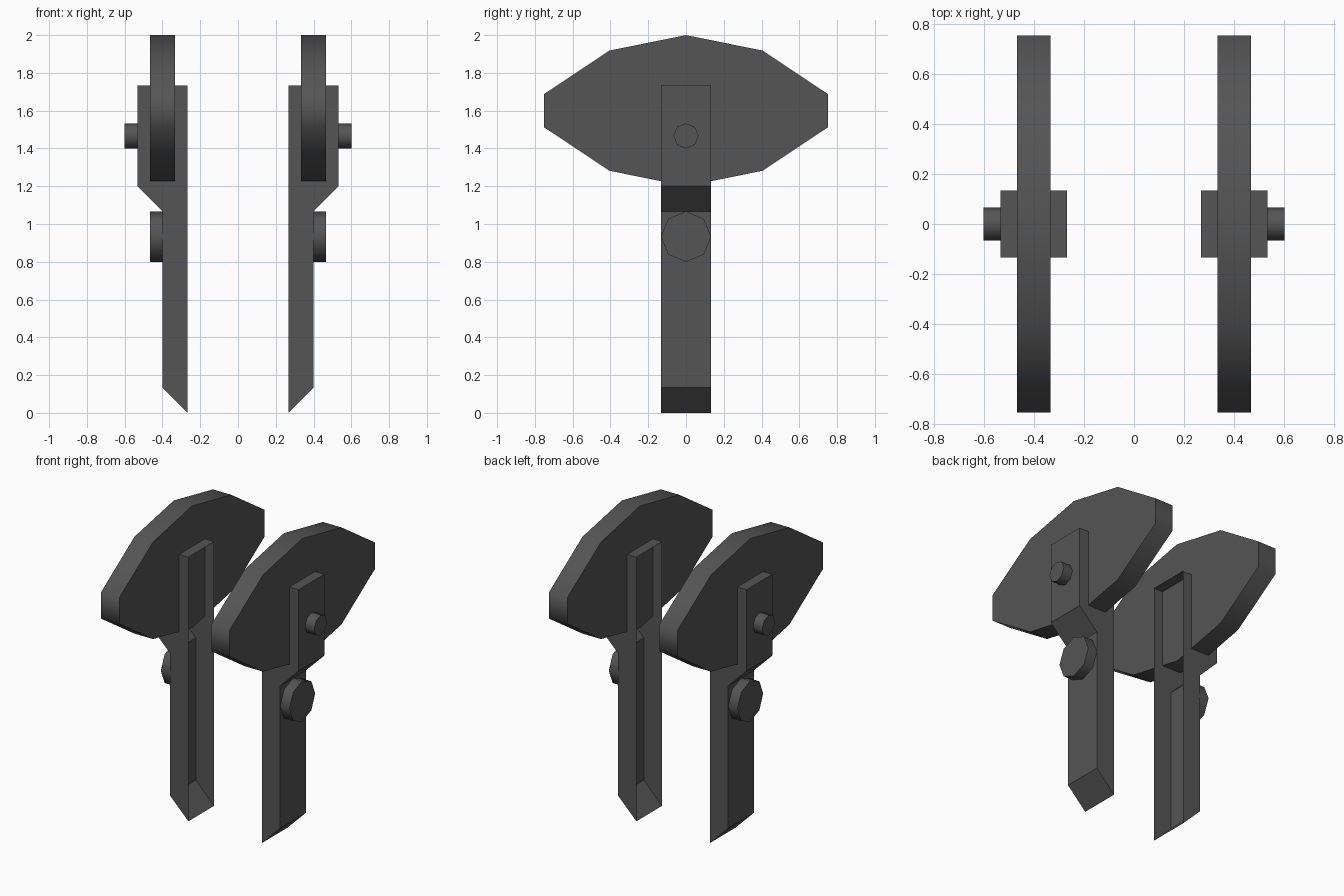
import bpy, bmesh, math

if "Cube" in bpy.data.objects:
    bpy.data.objects.remove(bpy.data.objects["Cube"])

grey = bpy.data.materials.new("dark grey")
grey.diffuse_color = (0.09, 0.09, 0.09, 1)
grey.use_nodes = True
grey.node_tree.nodes["Principled BSDF"].inputs["Base Color"].default_value = grey.diffuse_color
U = 1 / 15  # module size of the design


def finish(name, bm, smooth=False):
    bmesh.ops.recalc_face_normals(bm, faces=bm.faces)
    mesh = bpy.data.meshes.new(name)
    bm.to_mesh(mesh)
    bm.free()
    mesh.materials.append(grey)
    obj = bpy.data.objects.new(name, mesh)
    bpy.context.collection.objects.link(obj)
    if smooth:
        bpy.ops.object.select_all(action='DESELECT')
        obj.select_set(True)
        bpy.context.view_layer.objects.active = obj
        bpy.ops.object.shade_smooth_by_angle(angle=math.radians(60))
    mirror = obj.modifiers.new("other_side", 'MIRROR')
    mirror.use_mirror_merge = False
    return obj


def prism(name, ring, axis, lo, hi, caps=(True, True), skip=(), smooth=False):
    """Extrude a 2D ring along x or y, optionally leaving caps or sides open."""
    bm = bmesh.new()
    place = (lambda p, d: (d, *p)) if axis == 'x' else (lambda p, d: (p[0], d, p[1]))
    a, b = ([bm.verts.new(place(p, d)) for p in ring] for d in (lo, hi))
    n = len(ring)
    for i in range(n):
        if i not in skip:
            j = (i + 1) % n
            bm.faces.new((a[i], a[j], b[j], b[i]))
    for loop, keep in zip((a, b), caps):
        if keep:
            bm.faces.new(loop)
    return finish(name, bm, smooth)


def octagon(z, r):
    return [(r * math.sin(i * math.pi / 4), z + r * math.cos(i * math.pi / 4))
            for i in range(8)]


# Hollow strut, open on its inner side (last profile edge)
strut = [(4 * U, 0), (6 * U, 2 * U), (6 * U, 16 * U), (8 * U, 18 * U),
         (8 * U, 26 * U), (4 * U, 26 * U)]
prism("strut", strut, 'y', -2 * U, 2 * U, skip=(5,))

# Elongated ten-sided plate passing through the strut head
quarter = [(0, 0.4), (0.406, 0.318), (0.753, 0.087)]
right = quarter + [(y, -z) for y, z in reversed(quarter)]
outline = right + [(-y, z) for y, z in reversed(right[1:-1])]
prism("head_plate", [(y, 1.6 + z) for y, z in outline], 'x', 5 * U, 7 * U, smooth=True)

# Octagonal pin and bolt on the outer side
prism("pin", octagon(22 * U, U), 'x', 8 * U, 9 * U, caps=(False, True), smooth=True)
prism("bolt", octagon(14 * U, 2 * U), 'x', 6 * U, 7 * U, caps=(False, True), smooth=True)
